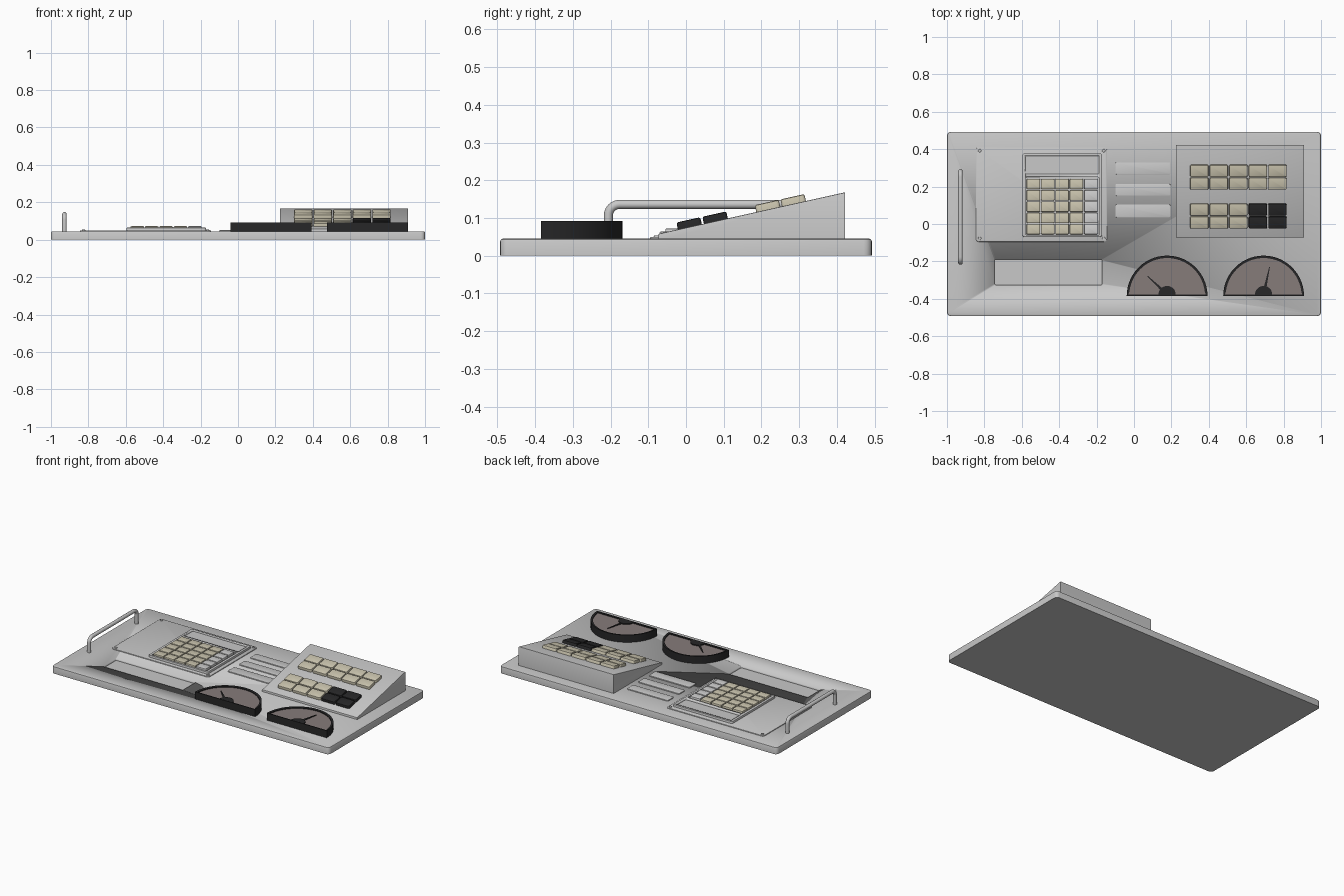
import bpy, bmesh, math
from mathutils import Matrix, Vector

if "Cube" in bpy.data.objects:
    bpy.data.objects.remove(bpy.data.objects["Cube"])

def mat(name, c):
    m = bpy.data.materials.new(name)
    m.diffuse_color = (*c, 1)
    m.use_nodes = True
    m.node_tree.nodes["Principled BSDF"].inputs["Base Color"].default_value = m.diffuse_color
    return m

GREY = mat("panel grey", (0.58, 0.58, 0.58))
BEIGE = mat("key beige", (0.60, 0.56, 0.43))
PALE = mat("key pale grey", (0.62, 0.62, 0.62))
BLACK = mat("black", (0.02, 0.02, 0.021))
DIAL = mat("dial brown grey", (0.24, 0.20, 0.195))

def finish(bm, name, m, smooth=True):
    bmesh.ops.recalc_face_normals(bm, faces=bm.faces)
    me = bpy.data.meshes.new(name)
    bm.to_mesh(me)
    bm.free()
    me.materials.append(m)
    o = bpy.data.objects.new(name, me)
    bpy.context.collection.objects.link(o)
    if smooth:
        bpy.ops.object.select_all(action='DESELECT')
        o.select_set(True)
        bpy.context.view_layer.objects.active = o
        bpy.ops.object.shade_smooth_by_angle(angle=math.radians(35))
    return o

def add_box(bm, x0, x1, y0, y1, z0, z1, r=0.0, top=0.0, mx=None):
    """Box with rounded upright corners (r) and a softened top rim (top)."""
    b = bmesh.new()
    bmesh.ops.create_cube(b, size=1)
    for v in b.verts:
        v.co = Vector((x0 if v.co.x < 0 else x1, y0 if v.co.y < 0 else y1, z0 if v.co.z < 0 else z1))
    if r:
        es = [e for e in b.edges if abs(e.verts[0].co.z - e.verts[1].co.z) > 1e-6]
        bmesh.ops.bevel(b, geom=es, offset=r, segments=4, profile=0.5, affect='EDGES')
    if top:
        es = [e for e in b.edges if all(abs(v.co.z - z1) < 1e-6 for v in e.verts)]
        bmesh.ops.bevel(b, geom=es, offset=top, segments=2, profile=0.5, affect='EDGES')
    if mx:
        b.transform(mx)
    tmp = bpy.data.meshes.new("tmp")
    b.to_mesh(tmp)
    b.free()
    bm.from_mesh(tmp)
    bpy.data.meshes.remove(tmp)

def box(name, m, *dims, **kw):
    bm = bmesh.new()
    add_box(bm, *dims, **kw)
    return finish(bm, name, m)

def cut(o, *dims, r=0.006):
    """Sink a rectangular recess into an object."""
    c = box("recess_cutter", GREY, *dims, r=r)
    c.hide_render = True
    md = o.modifiers.new("recess", 'BOOLEAN')
    md.operation, md.object, md.solver = 'DIFFERENCE', c, 'EXACT'
    bpy.context.view_layer.objects.active = o
    # keep the recess ahead of the smoothing modifier
    bpy.ops.object.modifier_move_to_index(modifier=md.name, index=0)
    bpy.ops.object.modifier_apply(modifier=md.name)
    bpy.data.objects.remove(c)

# Base panel with the long tray at the lower left
base = box("base_panel", GREY, -1, 1, -0.493, 0.493, 0, 0.045, r=0.022, top=0.007)
cut(base, -0.745, -0.17, -0.325, -0.19, 0.033, 0.1)

# Thin mounting plate with corner screws
box("mounting_plate", GREY, -0.845, -0.145, -0.095, 0.41, 0.04, 0.05, r=0.015, top=0.002)
bm = bmesh.new()
for x in (-0.825, -0.162):
    for y in (-0.077, 0.392):
        bmesh.ops.create_cone(bm, cap_ends=True, segments=12, radius1=0.009, radius2=0.008,
                              depth=0.006, matrix=Matrix.Translation((x, y, 0.051)))
finish(bm, "plate_screws", GREY)

# Keypad housing with display window and key well
pad = box("keypad_housing", GREY, -0.597, -0.17, -0.07, 0.378, 0.04, 0.064, r=0.012, top=0.004)
cut(pad, -0.58, -0.186, 0.268, 0.364, 0.056, 0.1)
cut(pad, -0.58, -0.186, -0.059, 0.25, 0.055, 0.1)

# Keypad keys: four beige columns, one pale column
def pad_keys(name, m, cols):
    bm = bmesh.new()
    for i in cols:
        for j in range(5):
            x, y = -0.574 + i * 0.0768, -0.055 + j * 0.0602
            add_box(bm, x, x + 0.072, y, y + 0.055, 0.052, 0.072, r=0.005, top=0.004)
    finish(bm, name, m)
pad_keys("keypad_keys", BEIGE, range(4))
pad_keys("keypad_function_keys", PALE, [4])

# Three raised label bars in the middle
bm = bmesh.new()
for y0, y1 in ((0.035, 0.105), (0.15, 0.214), (0.265, 0.33)):
    add_box(bm, -0.1, 0.195, y0, y1, 0.04, 0.051, r=0.008, top=0.002)
finish(bm, "label_bars", GREY)

# Sloped console
X0, X1, Y0, Y1, ZF, ZB = 0.225, 0.91, -0.073, 0.422, 0.058, 0.168
bm = bmesh.new()
prof = [(Y0, 0.04), (Y1, 0.04), (Y1, ZB), (Y0, ZF)]
f = bm.faces.new([bm.verts.new((X0, y, z)) for y, z in prof])
ext = bmesh.ops.extrude_face_region(bm, geom=[f])
bmesh.ops.translate(bm, vec=(X1 - X0, 0, 0), verts=[g for g in ext['geom'] if isinstance(g, bmesh.types.BMVert)])
es = [e for e in bm.edges if all(v.co.z > 0.05 for v in e.verts)]
bmesh.ops.bevel(bm, geom=es, offset=0.003, segments=2, profile=0.5, affect='EDGES')
finish(bm, "sloped_console", GREY)

# Console keys lying on the slope
slope = math.atan2(ZB - ZF, Y1 - Y0)
def console_keys(name, m, rows, cols):
    bm = bmesh.new()
    for y in rows:
        z = ZF + (y - Y0) * math.tan(slope)
        for i in cols:
            mx = Matrix.Translation((0.349 + i * 0.1045, y - 0.004, z)) @ Matrix.Rotation(slope, 4, 'X')
            add_box(bm, -0.049, 0.049, -0.0325, 0.0325, -0.004, 0.018, r=0.008, top=0.005, mx=mx)
    finish(bm, name, m)
console_keys("console_upper_keys", BEIGE, (0.222, 0.290), range(5))
console_keys("console_lower_keys", BEIGE, (0.014, 0.083), range(3))
console_keys("console_black_keys", BLACK, (0.014, 0.083), (3, 4))

# Half-round meters
def half_disc(bm, cx, cy, r, z0, z1, n=28):
    pts = [(cx + r * math.cos(math.pi * i / n), cy + r * math.sin(math.pi * i / n)) for i in range(n + 1)]
    f = bm.faces.new([bm.verts.new((x, y, z0)) for x, y in pts])
    ext = bmesh.ops.extrude_face_region(bm, geom=[f])
    vs = [g for g in ext['geom'] if isinstance(g, bmesh.types.BMVert)]
    bmesh.ops.translate(bm, vec=(0, 0, z1 - z0), verts=vs)
    return [g for g in ext['geom'] if isinstance(g, bmesh.types.BMFace)][0]

for side, cx, tip in (("left", 0.177, (-0.104, 0.098)), ("right", 0.693, (0.032, 0.148))):
    cy = -0.385
    # Case: top face inset and sunk to form the rim, floor coloured as the dial
    bm = bmesh.new()
    cap = half_disc(bm, cx, cy, 0.216, 0.04, 0.092)
    bmesh.ops.recalc_face_normals(bm, faces=bm.faces)
    bmesh.ops.inset_region(bm, faces=[cap], thickness=0.013)
    bmesh.ops.translate(bm, vec=(0, 0, -0.002), verts=cap.verts)
    low = bmesh.ops.extrude_face_region(bm, geom=[cap])
    floor = [g for g in low['geom'] if isinstance(g, bmesh.types.BMFace)][0]
    bmesh.ops.translate(bm, vec=(0, 0, -0.006), verts=floor.verts)
    if cap.is_valid:
        bmesh.ops.delete(bm, geom=[cap], context='FACES_ONLY')
    floor.material_index = 1
    o = finish(bm, side + "_meter_case", BLACK)
    o.data.materials.append(DIAL)
    # Hub and tapered needle
    bm = bmesh.new()
    half_disc(bm, cx, cy + 0.008, 0.046, 0.082, 0.0905, 16)
    finish(bm, side + "_meter_hub", BLACK)
    bm = bmesh.new()
    d = Vector(tip)
    p = Vector((-d.y, d.x)).normalized()
    c = Vector((cx, cy + 0.008))
    pts = [c + p * 0.009, c - p * 0.009, c + d - p * 0.002, c + d + p * 0.002]
    f = bm.faces.new([bm.verts.new((q.x, q.y, 0.083)) for q in pts])
    ext = bmesh.ops.extrude_face_region(bm, geom=[f])
    bmesh.ops.translate(bm, vec=(0, 0, 0.005), verts=[g for g in ext['geom'] if isinstance(g, bmesh.types.BMVert)])
    finish(bm, side + "_meter_needle", BLACK, smooth=False)

# Bent tube handle swept around a rounded path
R, ZT, ya, yb, n = 0.03, 0.136, -0.206, 0.282, 6
path = [(ya, 0.04)]
path += [(ya + R - R * math.cos(a), ZT - R + R * math.sin(a)) for a in (math.pi / 2 * i / n for i in range(n + 1))]
path += [(ya + yb - y, z) for y, z in reversed(path)]
bm = bmesh.new()
rings = []
for i, (y, z) in enumerate(path):
    a, b = path[max(i - 1, 0)], path[min(i + 1, len(path) - 1)]
    t = Vector((0, b[0] - a[0], b[1] - a[1])).normalized()
    s = t.cross(Vector((1, 0, 0)))
    rings.append([bm.verts.new(Vector((-0.928, y, z)) + 0.012 * (Vector((math.cos(k * math.pi / 8), 0, 0)) + s * math.sin(k * math.pi / 8))) for k in range(16)])
for r0, r1 in zip(rings, rings[1:]):
    for k in range(16):
        bm.faces.new((r0[k], r0[(k + 1) % 16], r1[(k + 1) % 16], r1[k]))
bm.faces.new(rings[0])
bm.faces.new(rings[-1])
finish(bm, "handle", GREY)
